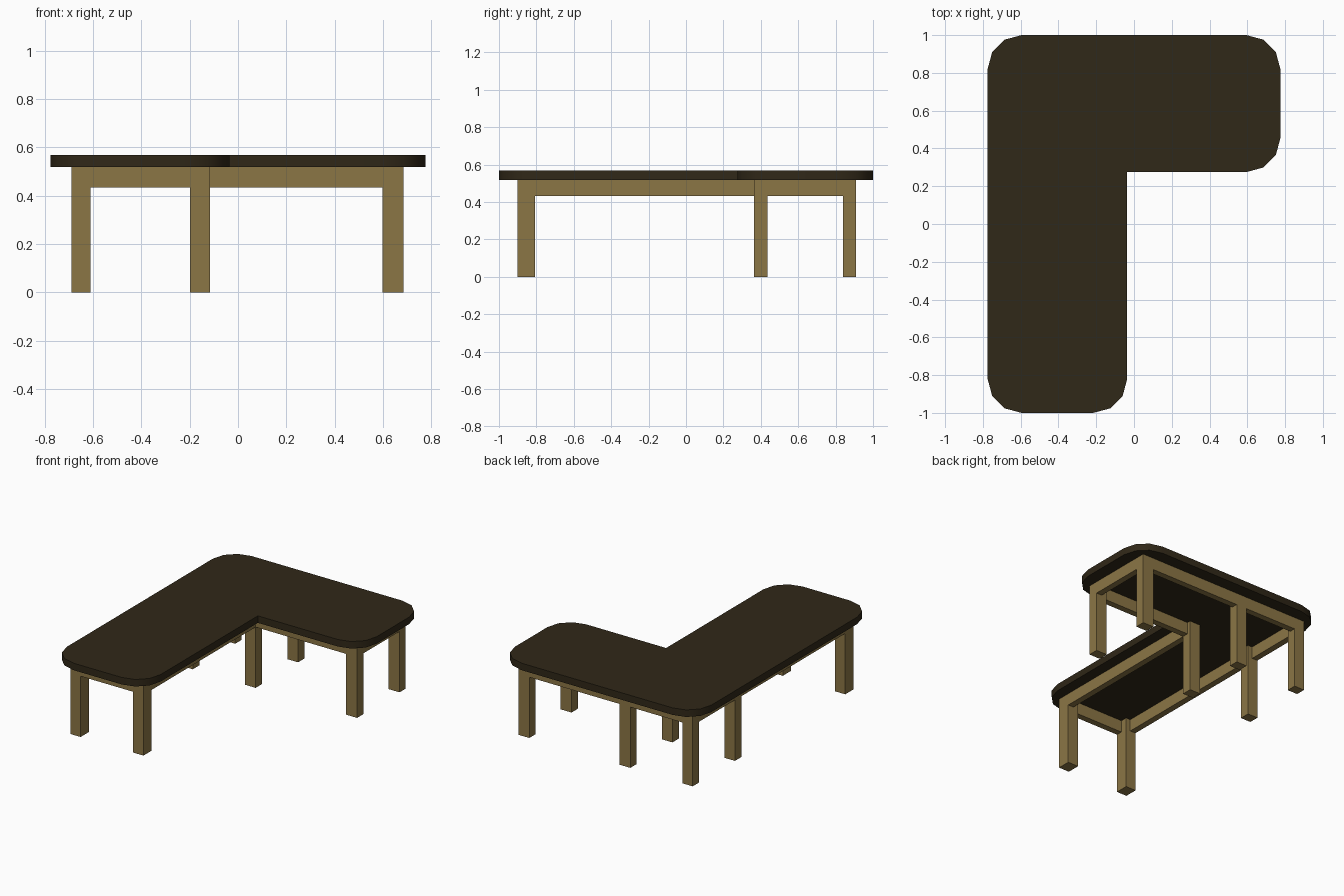
import bpy, bmesh, math

if "Cube" in bpy.data.objects:
    bpy.data.objects.remove(bpy.data.objects["Cube"])


def material(name, color):
    m = bpy.data.materials.new(name)
    m.diffuse_color = color
    m.use_nodes = True
    m.node_tree.nodes["Principled BSDF"].inputs["Base Color"].default_value = m.diffuse_color
    return m


dark = material("dark_top", (0.03, 0.021, 0.009, 1))
wood = material("light_wood", (0.26, 0.18, 0.06, 1))


def finish(name, bm, mat):
    bmesh.ops.recalc_face_normals(bm, faces=bm.faces)
    me = bpy.data.meshes.new(name)
    bm.to_mesh(me)
    bm.free()
    me.materials.append(mat)
    ob = bpy.data.objects.new(name, me)
    bpy.context.collection.objects.link(ob)
    return ob


def box(name, xs, ys, zs):
    bm = bmesh.new()
    bmesh.ops.create_cube(bm, size=1)
    for v in bm.verts:
        v.co = [r[0] if c < 0 else r[1] for c, r in zip(v.co, (xs, ys, zs))]
    return finish(name, bm, wood)


# L-shaped top: rounded outer corners (centre, start angle), sharp inner corner
R, Z0, Z1 = 0.18, 0.518, 0.568
X, IX, IY = 0.775, -0.036, 0.275
arcs = [(-X + R, -1 + R, 180), (IX - R, -1 + R, 270), None,
        (X - R, IY + R, 270), (X - R, 1 - R, 0), (-X + R, 1 - R, 90)]
outline = []
for a in arcs:
    if a is None:
        outline.append((IX, IY))
        continue
    for i in range(4):
        t = math.radians(a[2] + 30 * i)
        outline.append((a[0] + R * math.cos(t), a[1] + R * math.sin(t)))
bm = bmesh.new()
face = bm.faces.new([bm.verts.new((x, y, Z0)) for x, y in outline])
ext = bmesh.ops.extrude_face_region(bm, geom=[face], use_keep_orig=True)
for g in ext["geom"]:
    if isinstance(g, bmesh.types.BMVert):
        g.co.z = Z1
top = finish("table_top", bm, dark)
bpy.context.view_layer.objects.active = top
top.select_set(True)
bpy.ops.object.shade_smooth_by_angle(angle=math.radians(40))

# Legs sit on a grid of three columns and three rows
LX, MX, RX = (-0.69, -0.61), (-0.198, -0.115), (0.598, 0.685)
FY, CY, BY = (-0.90, -0.807), (0.363, 0.435), (0.84, 0.91)
legs = {
    "front_left_leg": (LX, FY), "front_right_leg": (MX, FY),
    "inner_corner_leg": (MX, CY), "left_side_leg": (LX, CY),
    "right_front_leg": (RX, CY), "right_back_leg": (RX, BY),
    "back_middle_leg": (MX, BY), "back_left_leg": (LX, BY),
}
for name, (xs, ys) in legs.items():
    box(name, xs, ys, (0, Z0))

# Apron rails run between legs, flush with the outer leg faces
T, AZ = 0.045, (0.433, Z0)
rails = {
    "front_rail": ((LX[1], MX[0]), (FY[0], FY[0] + T)),
    "left_front_rail": ((LX[0], LX[0] + T), (FY[1], CY[0])),
    "left_back_rail": ((LX[0], LX[0] + T), (CY[1], BY[0])),
    "back_left_rail": ((LX[1], MX[0]), (BY[1] - T, BY[1])),
    "back_right_rail": ((MX[1], RX[0]), (BY[1] - T, BY[1])),
    "right_rail": ((RX[1] - T, RX[1]), (CY[1], BY[0])),
    "inner_long_rail": ((MX[1] - T, MX[1]), (FY[1], CY[0])),
    "inner_short_rail": ((MX[1], RX[0]), (CY[0], CY[0] + T)),
}
for name, (xs, ys) in rails.items():
    box(name, xs, ys, AZ)
